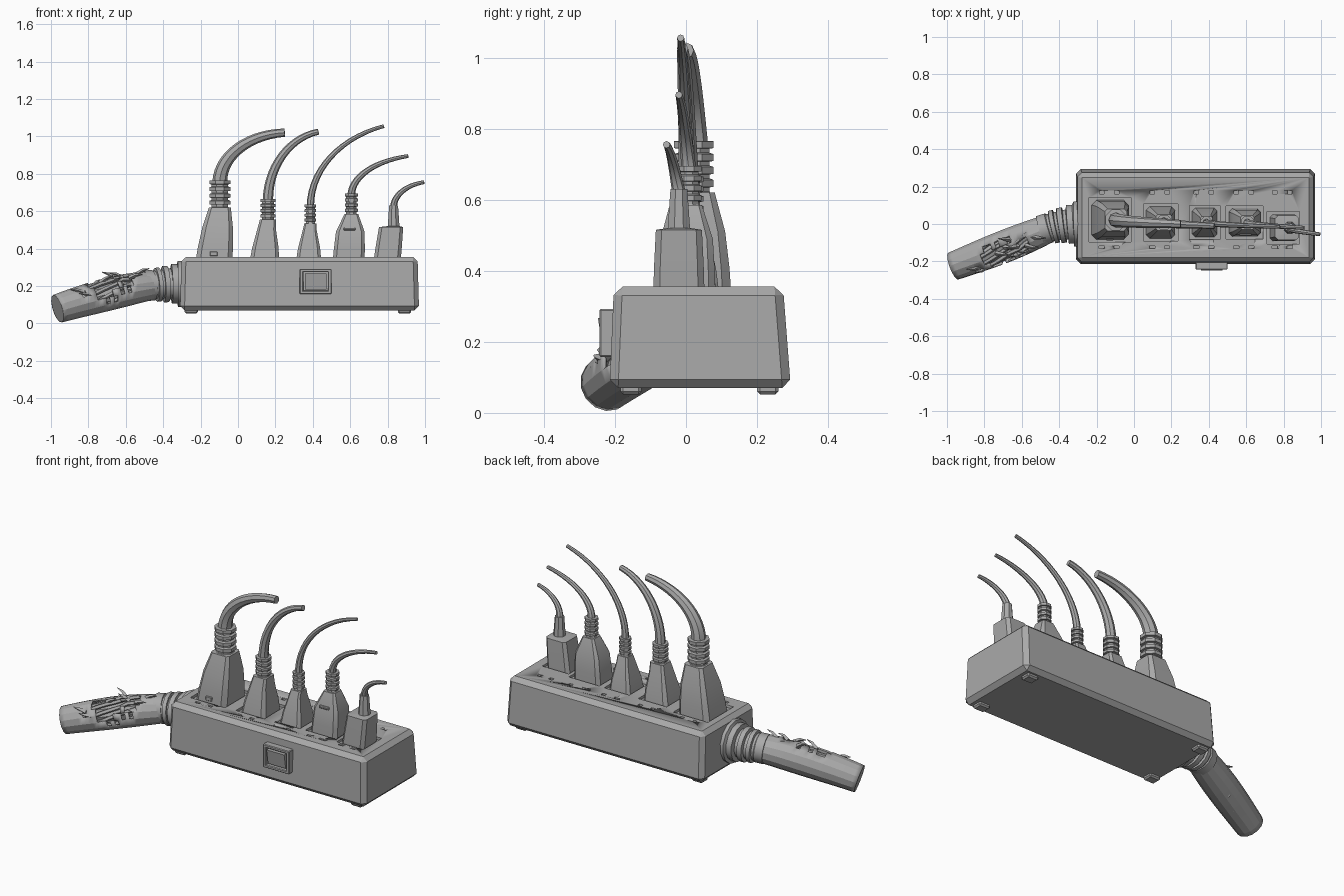
import bpy, bmesh, math, random
from mathutils import Vector

random.seed(4)
if "Cube" in bpy.data.objects:
    bpy.data.objects.remove(bpy.data.objects["Cube"])

grey = bpy.data.materials.new("plain grey")
grey.use_nodes = True
grey.diffuse_color = (0.4, 0.4, 0.4, 1)
grey.node_tree.nodes["Principled BSDF"].inputs["Base Color"].default_value = grey.diffuse_color


def finish(name, bm, angle=30):
    bmesh.ops.recalc_face_normals(bm, faces=bm.faces)
    mesh = bpy.data.meshes.new(name)
    bm.to_mesh(mesh)
    bm.free()
    ob = bpy.data.objects.new(name, mesh)
    bpy.context.collection.objects.link(ob)
    mesh.materials.append(grey)
    bpy.ops.object.select_all(action="DESELECT")
    bpy.context.view_layer.objects.active = ob
    ob.select_set(True)
    bpy.ops.object.shade_smooth_by_angle(angle=math.radians(angle))
    return ob


def add_box(bm, centre, size):
    verts = bmesh.ops.create_cube(bm, size=1)["verts"]
    for v in verts:
        v.co = Vector(centre) + v.co * Vector(size)
    return verts


def box(name, centre, size, bevel):
    bm = bmesh.new()
    add_box(bm, centre, size)
    bmesh.ops.bevel(bm, geom=bm.edges[:], offset=bevel, segments=1, affect="EDGES")
    return finish(name, bm)


def skin(bm, rings, caps=True, keep=lambda i, j: True):
    """Join rings of points with quads, leaving out faces the rule rejects."""
    rows = [[bm.verts.new(p) for p in ring] for ring in rings]
    n = len(rows[0])
    for i in range(len(rows) - 1):
        for j in range(n):
            if keep(i, j):
                k = (j + 1) % n
                bm.faces.new((rows[i][j], rows[i][k], rows[i + 1][k], rows[i + 1][j]))
    if caps:
        bm.faces.new(rows[0])
        bm.faces.new(rows[-1])


def tube_rings(path, sides):
    """Rings round a path of (centre, radius) pairs."""
    rings = []
    for i, (p, r) in enumerate(path):
        after, before = path[min(i + 1, len(path) - 1)][0], path[max(i - 1, 0)][0]
        tangent = (after - before).normalized()
        side = tangent.cross(Vector((0, 1, 0))).normalized()
        up = side.cross(tangent)
        angles = [math.tau * j / sides for j in range(sides)]
        rings.append([p + r * (side * math.cos(a) + up * math.sin(a)) for a in angles])
    return rings


def tube(name, path, sides):
    bm = bmesh.new()
    skin(bm, tube_rings(path, sides))
    return finish(name, bm, 40)


def block(name, sections, corner):
    """Stack chamfered rectangles of (x, y, z, half width, half depth)."""
    bm = bmesh.new()
    rings = []
    for x, y, z, w, d in sections:
        c = min(w, d) * corner
        half = [(w, c - d), (w, d - c), (w - c, d), (c - w, d)]
        rings.append([(x + a, y + b, z) for a, b in half + [(-a, -b) for a, b in half]])
    skin(bm, rings)
    return finish(name, bm)


DECK = 0.355
cutters = bmesh.new()


def plug(name, x, y, w, d, shoulder, taper, neck_x, neck, top, r, end, thick, thin, bend, ribs=4):
    # Body narrowing to the shoulder, then to the neck
    sections = []
    for t in (0, .4, 1):
        s = 1 - (1 - taper) * t ** 1.4
        sections.append((x + (neck_x - x) * t * .6, y, DECK - .015 + (shoulder - DECK + .015) * t, w * s, d * s))
    sections.append((neck_x, y, neck, r * 1.05, r * 1.05))
    block(name + "_plug", sections, .25)

    # Ribbed strain relief
    h = (top - neck) / max(ribs, 1)
    relief = [(neck_x, y, neck - .01, r, r)]
    for i in range(ribs):
        for t, s in ((.1, .78), (.4, .78), (.45, 1), (.98, 1)):
            relief.append((neck_x, y, neck + h * (i + t), r * s, r * s))
    relief.append((neck_x, y, top, thick * 1.25, thick * 1.25))
    block(name + "_strain_relief", relief, .6)

    # Cable bending over towards its cut end
    start, path = Vector((neck_x, y, top - .01)), []
    span = Vector(end) - start
    for i in range(15):
        t = i / 14
        rise = math.sin(bend * t) / math.sin(bend)
        run = (1 - math.cos(bend * t)) / (1 - math.cos(bend))
        path.append((start + span * Vector((run, t, rise)), thick + (thin - thick) * t))
    tube(name + "_cable", path, 8)

    # Socket recess and contact slots
    add_box(cutters, (x, y, DECK + .02), (2 * w + .028, 2 * d + .028, .07))
    for side in (-.045, .035):
        add_box(cutters, (x + side, .17, DECK), (.024, .02, .03))
        add_box(cutters, (x + side, -.125, DECK), (.028, .014, .03))


plug("large", x=-.128, y=.022, w=.098, d=.105, shoulder=.51, taper=.84, neck_x=-.097, neck=.62,
     top=.765, r=.056, end=(.25, 0, 1.02), thick=.04, thin=.022, bend=1.5)
plug("second", x=.142, y=.008, w=.078, d=.085, shoulder=.5, taper=.65, neck_x=.16, neck=.555,
     top=.665, r=.041, end=(.43, -.01, 1.025), thick=.028, thin=.016, bend=1.4)
plug("third", x=.378, y=.008, w=.067, d=.078, shoulder=.5, taper=.55, neck_x=.387, neck=.535,
     top=.635, r=.031, end=(.78, -.015, 1.055), thick=.02, thin=.01, bend=1.25)
plug("fourth", x=.592, y=.008, w=.085, d=.075, shoulder=.49, taper=.9, neck_x=.606, neck=.585,
     top=.695, r=.035, end=(.91, -.02, .895), thick=.021, thin=.01, bend=1.3)
plug("small", x=.798, y=-.02, w=.072, d=.072, shoulder=.515, taper=.9, neck_x=.832, neck=.52,
     top=.63, r=.032, end=(.995, -.055, .755), thick=.019, thin=.01, bend=1.35, ribs=0)
box("large_plug_latch", (-.13, -.08, .372), (.04, .014, .025), .003)
box("fourth_plug_grip", (.597, -.054, .505), (.065, .02, .015), .004)

# Housing with tapered front and back
bm = bmesh.new()
for v in add_box(bm, (.329, .04, .2125), (1.278, .51, .285)):
    if v.co.z > .2:
        v.co.y += .012 if v.co.y < 0 else -.022
        v.co.x += .008 if v.co.x < 0 else -.008
bmesh.ops.bevel(bm, geom=bm.edges[:], offset=.024, segments=1, affect="EDGES")
housing = finish("housing", bm)
cutter = finish("socket_cutter", cutters)
cutter.hide_render = True
bpy.context.view_layer.objects.active = housing
cut = housing.modifiers.new("sockets", "BOOLEAN")
cut.object = cutter
cut.solver = "EXACT"
bpy.ops.object.modifier_apply(modifier=cut.name)
bpy.data.objects.remove(cutter)

# Feet
for x in (-.25, .89):
    for y in (-.155, .23):
        box("foot", (x, y, .066), (.07, .06, .028), .008)

# Rocker switch in a raised frame
for side in (-1, 1):
    box("switch_frame_side", (.415 + side * .075, -.222, .2245), (.02, .043, .135), .004)
    box("switch_frame_bar", (.415, -.222, .2245 + side * .0585), (.15, .043, .018), .004)
bm = bmesh.new()
for v in add_box(bm, (.415, -.224, .2245), (.114, .048, .085)):
    if v.co.y < -.22 and v.co.z < .2:
        v.co.y += .014
finish("switch_rocker", bm)

# Stepped collar of the supply cable: each step is (end x, radius)
path, x = [], -.295
for end, r in ((-.324, .123), (-.357, .106), (-.374, .082), (-.402, .097),
               (-.417, .078), (-.44, .091), (-.454, .076), (-.5, .082)):
    for edge in (x, end + .002):
        bow = ((-.3 - edge) / .2) ** 2
        path.append((Vector((edge, -.035 * bow, .212 - .012 * bow)), r))
    x = end
tube("supply_collar", path, 14)

# Supply cable route, bowing forwards and down
SIDES, STEPS = 14, 25
start, control, end = Vector((-.46, -.025, .203)), Vector((-.66, -.11, .175)), Vector((-.965, -.225, .079))
route = []
for i in range(STEPS + 1):
    t = i / STEPS
    centre = start.lerp(control, t).lerp(control.lerp(end, t), t)
    route.append((centre, .077 + .011 * math.sin(math.pi * t)))
rings = tube_rings(route, SIDES)


def intact(i, j):
    centre = route[i][0]
    out = ((rings[i][j] + rings[i][(j + 1) % SIDES]) / 2 - centre).normalized()
    away = abs(centre.x + .7)
    return out.dot(Vector((0, -.62, .78))) < .35 + 5 * away + random.uniform(-.3, .3) or away > .16


# Torn sheath over an inner core
bm = bmesh.new()
skin(bm, rings, caps=False, keep=intact)
bmesh.ops.delete(bm, geom=[v for v in bm.verts if not v.link_faces], context="VERTS")
sheath = finish("supply_sheath", bm, 25)
sheath.modifiers.new("thickness", "SOLIDIFY").thickness = .01
tube("inner_core", [(p, r * .62) for p, r in route[1:-1]], 8)
tube("sheath_end", [(p, r * .97) for p, r in route[-2:]], SIDES)


def around(a):
    return Vector((0, math.cos(a), math.sin(a)))


# Loose wires and ragged flaps showing at the tear
for k in range(9):
    wire = []
    for i in range(3, STEPS - 4, 2):
        p, r = route[i]
        wire.append((p + around(math.tau * k / 9 + i * .09) * r * random.uniform(.66, .9), .012))
    tube("loose_wire", wire, 5)
    p, r = route[5 + 2 * (k % 8)]
    out = around(random.uniform(1.3, 3))
    root = p + out * r * .85
    tip = root + out * random.uniform(.015, .035) + Vector((random.choice((-.07, .07)), 0, .005))
    tube("torn_flap", [(root, .014), ((root + tip) / 2 + out * .008, .009), (tip, .002)], 4)
